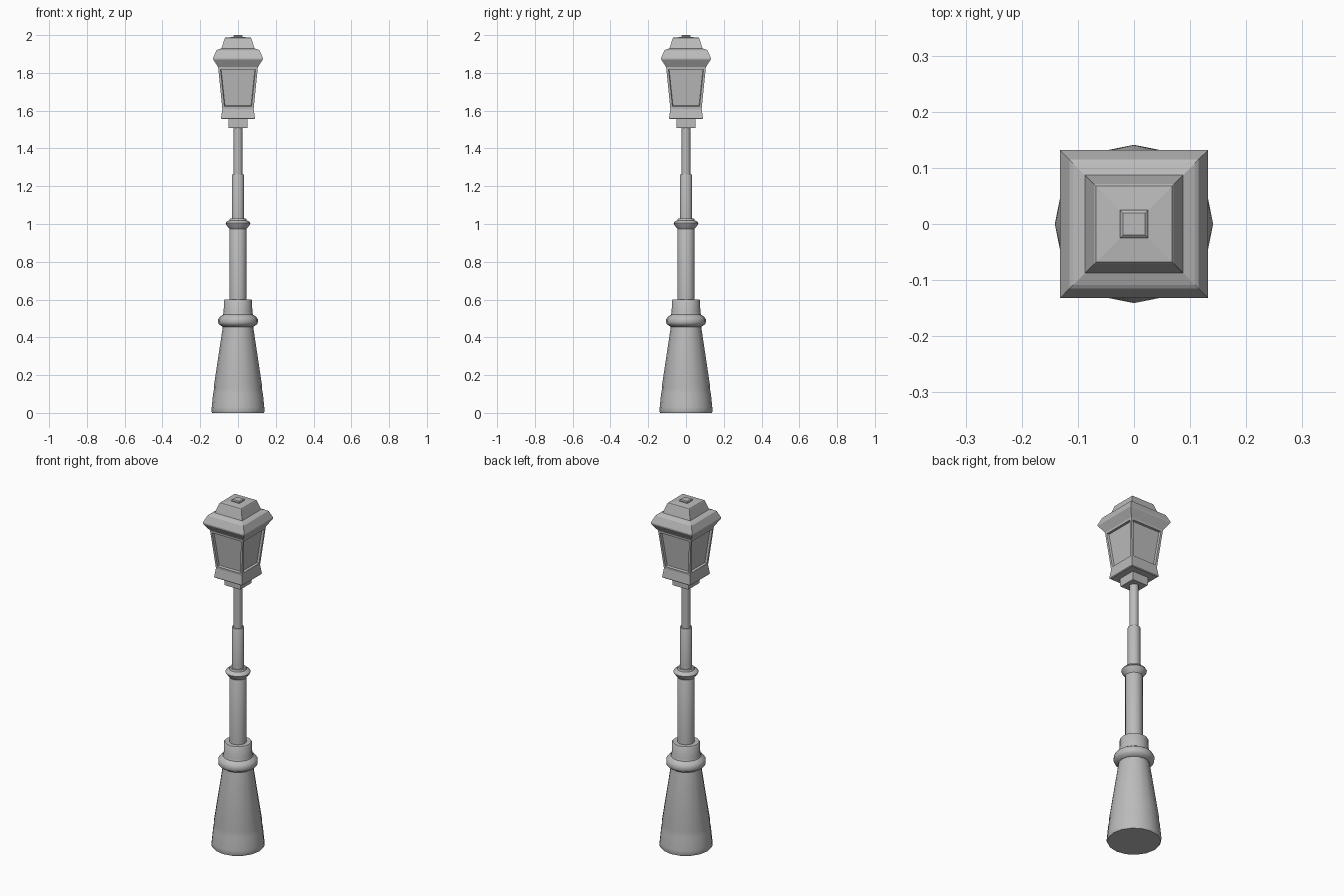
import bpy, bmesh, math
from mathutils import Vector

cube = bpy.data.objects.get("Cube")
if cube:
    bpy.data.objects.remove(cube, do_unlink=True)


def make_material(name, value):
    mat = bpy.data.materials.new(name)
    mat.use_nodes = True
    color = (value, value, value, 1)
    mat.diffuse_color = color
    mat.node_tree.nodes["Principled BSDF"].inputs["Base Color"].default_value = color
    return mat


METAL = make_material("grey metal", 0.5)


def loft(name, profile, sides, smooth_angle, start=0.0, scale=1.0):
    """Stack regular polygon rings given as (radius, height) and cap both ends."""
    bm = bmesh.new()
    rings = []
    for radius, z in profile:
        ring = []
        for i in range(sides):
            a = start + math.tau * i / sides
            ring.append(bm.verts.new((radius * scale * math.cos(a), radius * scale * math.sin(a), z)))
        rings.append(ring)
    for low, high in zip(rings, rings[1:]):
        for i in range(sides):
            j = (i + 1) % sides
            bm.faces.new((low[i], low[j], high[j], high[i]))
    bm.faces.new(rings[0][::-1])
    bm.faces.new(rings[-1])
    return finish(name, bm, smooth_angle)


def finish(name, bm, smooth_angle):
    bmesh.ops.recalc_face_normals(bm, faces=bm.faces)
    mesh = bpy.data.meshes.new(name)
    bm.to_mesh(mesh)
    bm.free()
    mesh.materials.append(METAL)
    obj = bpy.data.objects.new(name, mesh)
    bpy.context.collection.objects.link(obj)
    if smooth_angle:
        bpy.ops.object.select_all(action="DESELECT")
        obj.select_set(True)
        bpy.context.view_layer.objects.active = obj
        bpy.ops.object.shade_smooth_by_angle(angle=math.radians(smooth_angle))
    return obj


def round_part(name, profile):
    return loft(name, profile, 16, 40)


def square_part(name, profile):
    # Radii are half widths, so the corners sit on the diagonal
    return loft(name, profile, 4, 0, math.pi / 4, math.sqrt(2))


# Post, from the ground up
round_part("base", [(0.137, 0), (0.141, 0.01), (0.139, 0.03), (0.132, 0.10),
                    (0.127, 0.125), (0.128, 0.14), (0.08, 0.46)])
round_part("base_collar", [(0.08, 0.455), (0.102, 0.47), (0.105, 0.48), (0.105, 0.495),
                           (0.098, 0.508), (0.08, 0.52), (0.076, 0.535),
                           (0.074, 0.595), (0.07, 0.60)])
round_part("lower_shaft", [(0.045, 0.59), (0.045, 1.025), (0.042, 1.03)])
round_part("shaft_ring", [(0.044, 0.972), (0.062, 0.995), (0.066, 1.004),
                          (0.062, 1.012), (0.044, 1.02)])
round_part("middle_shaft", [(0.033, 1.02), (0.033, 1.258), (0.031, 1.262)])
round_part("upper_shaft", [(0.024, 1.25), (0.024, 1.52)])

# Lantern
square_part("lantern_mount", [(0.048, 1.507), (0.05, 1.51), (0.05, 1.56)])
square_part("lantern_foot", [(0.086, 1.555), (0.09, 1.559), (0.083, 1.61)])
square_part("lantern_roof", [(0.105, 1.83), (0.132, 1.872), (0.132, 1.879),
                             (0.115, 1.918), (0.109, 1.922), (0.087, 1.93),
                             (0.071, 1.982), (0.068, 1.986), (0.026, 1.99)])
square_part("finial", [(0.025, 1.985), (0.025, 1.996), (0.02, 2.0)])

# Lantern body: tapered box with a recessed pane in every side
body = square_part("lantern_body", [(0.083, 1.61), (0.105, 1.83)])
bm = bmesh.new()
bm.from_mesh(body.data)
bm.normal_update()
sides = [f for f in bm.faces if abs(f.normal.z) < 0.5]
bmesh.ops.inset_individual(bm, faces=sides, thickness=0.017, depth=0)
bmesh.ops.inset_individual(bm, faces=sides, thickness=0.004, depth=-0.012)
bm.to_mesh(body.data)
bm.free()
